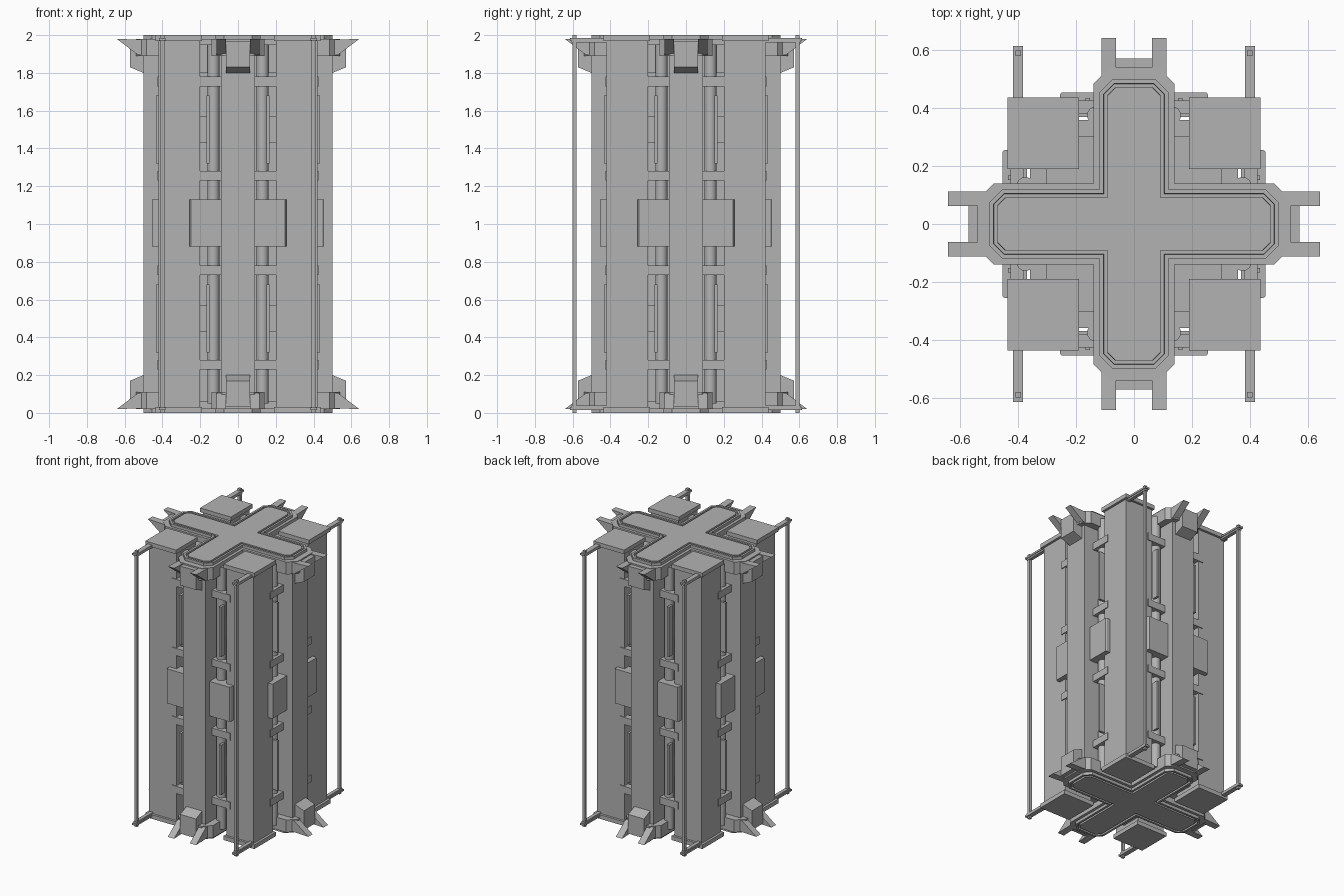
import bpy
import bmesh
import math
from mathutils import Matrix, Vector

cube = bpy.data.objects.get("Cube")
if cube:
    bpy.data.objects.remove(cube, do_unlink=True)

grey = bpy.data.materials.new("hull_grey")
grey.use_nodes = True
colour = (0.45, 0.45, 0.45, 1)
grey.diffuse_color = colour
grey.node_tree.nodes["Principled BSDF"].inputs["Base Color"].default_value = colour

# Symmetry sets
ONE = [Matrix.Identity(4)]
TURN = [Matrix.Rotation(math.pi / 2 * i, 4, "Z") for i in range(4)]
SIDES = ONE + [Matrix.Scale(-1, 4, Vector((1, 0, 0)))]
DEPTH = ONE + [Matrix.Scale(-1, 4, Vector((0, 1, 0)))]
ENDS = ONE + [Matrix.Translation((0, 0, 2)) @ Matrix.Scale(-1, 4, Vector((0, 0, 1)))]


def finish(name, bm, *symmetries):
    """Copy the geometry through each symmetry set and make the object."""
    for matrices in symmetries:
        source = bm.faces[:] + bm.edges[:] + bm.verts[:]
        for m in matrices[1:]:
            copy = bmesh.ops.duplicate(bm, geom=source)["geom"]
            verts = [v for v in copy if isinstance(v, bmesh.types.BMVert)]
            bmesh.ops.transform(bm, matrix=m, verts=verts)
    bmesh.ops.recalc_face_normals(bm, faces=bm.faces)
    mesh = bpy.data.meshes.new(name)
    bm.to_mesh(mesh)
    bm.free()
    mesh.materials.append(grey)
    obj = bpy.data.objects.new(name, mesh)
    bpy.context.collection.objects.link(obj)
    return obj


def box(bm, x, y, z):
    """Box between pairs of limits."""
    size = Matrix.Diagonal((x[1] - x[0], y[1] - y[0], z[1] - z[0], 1))
    centre = Matrix.Translation((sum(x) / 2, sum(y) / 2, sum(z) / 2))
    bmesh.ops.create_cube(bm, size=1, matrix=centre @ size)


def prism(bm, points, lift):
    """Extrude a flat outline along a vector and return the end face."""
    face = bm.faces.new([bm.verts.new(p) for p in points])
    geom = bmesh.ops.extrude_face_region(bm, geom=[face], use_keep_orig=True)["geom"]
    bmesh.ops.translate(bm, vec=lift, verts=[g for g in geom if isinstance(g, bmesh.types.BMVert)])
    bmesh.ops.recalc_face_normals(bm, faces=bm.faces)
    return [g for g in geom if isinstance(g, bmesh.types.BMFace)][0]


def cross(half, reach, chamfer, z):
    """Cross outline with chamfered arm ends."""
    arm = [(reach, -half + chamfer), (reach, half - chamfer),
           (reach - chamfer, half), (half, half), (half, reach - chamfer)]
    return [m @ Vector((x, y, z)) for m in TURN for x, y in arm]


# Central body
bm = bmesh.new()
box(bm, (-0.09, 0.09), (-0.50, 0.50), (0.03, 1.97))
finish("cross_arm", bm, TURN[:2])

bm = bmesh.new()
box(bm, (-0.2, 0.2), (-0.34, 0.34), (0.06, 1.94))
finish("inner_core", bm, TURN[:2])

bm = bmesh.new()
for z in (0.50, 1.50):
    box(bm, (0.15, 0.205), (0.30, 0.36), (z - 0.07, z + 0.07))
box(bm, (0.14, 0.2), (0.30, 0.36), (1.80, 1.95))
finish("recess_block", bm, SIDES, TURN)

# Chamfered collars and grooved end plates
bm = bmesh.new()
prism(bm, cross(0.14, 0.54, 0.055, 1.89), Vector((0, 0, 0.09)))
finish("end_collar", bm, ENDS)

bm = bmesh.new()
top = prism(bm, cross(0.12, 0.50, 0.045, 1.97), Vector((0, 0, 0.03)))
for width, depth in ((0.015, 0), (0.001, -0.014), (0.012, 0), (0.001, 0.014)):
    bmesh.ops.inset_region(bm, faces=[top], thickness=width, depth=depth, use_even_offset=True)
finish("end_plate", bm, ENDS)

# Corner pillars with caps
bm = bmesh.new()
box(bm, (0.2, 0.42), (0.2, 0.42), (0.02, 1.98))
finish("corner_pillar", bm, TURN)

bm = bmesh.new()
box(bm, (0.19, 0.437), (0.19, 0.437), (1.97, 2.0))
finish("pillar_cap", bm, ENDS, TURN)

# Pipes and rails in the recesses
bm = bmesh.new()
bmesh.ops.create_cone(bm, segments=16, radius1=0.032, radius2=0.032, depth=1.9, cap_ends=True,
                      matrix=Matrix.Translation((0.13, 0.375, 1)))
pipe = finish("recess_pipe", bm, SIDES, TURN)
for poly in pipe.data.polygons:
    poly.use_smooth = abs(poly.normal.z) < 0.5

bm = bmesh.new()
box(bm, (0.152, 0.168), (0.39, 0.435), (1.32, 1.68))
finish("recess_rail", bm, ENDS, SIDES, TURN)

# Bands and panels bridging arm and pillar
bm = bmesh.new()
for z in (0.255, 0.755, 1.255, 1.755):
    box(bm, (0.08, 0.235), (0.38, 0.426), (z - 0.026, z + 0.026))
finish("cross_band", bm, SIDES, TURN)

bm = bmesh.new()
prism(bm, [(0.08, 0.37, 0.88), (0.256, 0.37, 0.88), (0.256, 0.445, 0.88),
           (0.25, 0.455, 0.88), (0.08, 0.455, 0.88)], Vector((0, 0, 0.25)))
finish("side_panel", bm, SIDES, TURN)

# Clamps and claws on the arm ends
bm = bmesh.new()
prism(bm, [(-0.063, 0.48, 1.97), (-0.063, 0.572, 1.97), (-0.063, 0.572, 1.83),
           (-0.063, 0.50, 1.80), (-0.063, 0.48, 1.80)], Vector((0.126, 0, 0)))
finish("end_clamp", bm, ENDS, TURN)

bm = bmesh.new()
prism(bm, [(0.063, 0.50, 1.975), (0.063, 0.642, 1.98), (0.063, 0.53, 1.895),
           (0.063, 0.50, 1.895)], Vector((0.05, 0, 0)))
finish("claw", bm, ENDS, SIDES, TURN)

# Guide rods and their brackets
bm = bmesh.new()
box(bm, (0.39, 0.41), (0.58, 0.60), (0.0, 2.0))
finish("guide_rod", bm, SIDES, DEPTH)

bm = bmesh.new()
box(bm, (0.383, 0.418), (0.40, 0.615), (1.972, 1.985))
box(bm, (0.388, 0.413), (0.40, 0.605), (1.96, 1.973))
finish("rod_bracket", bm, ENDS, SIDES, DEPTH)
